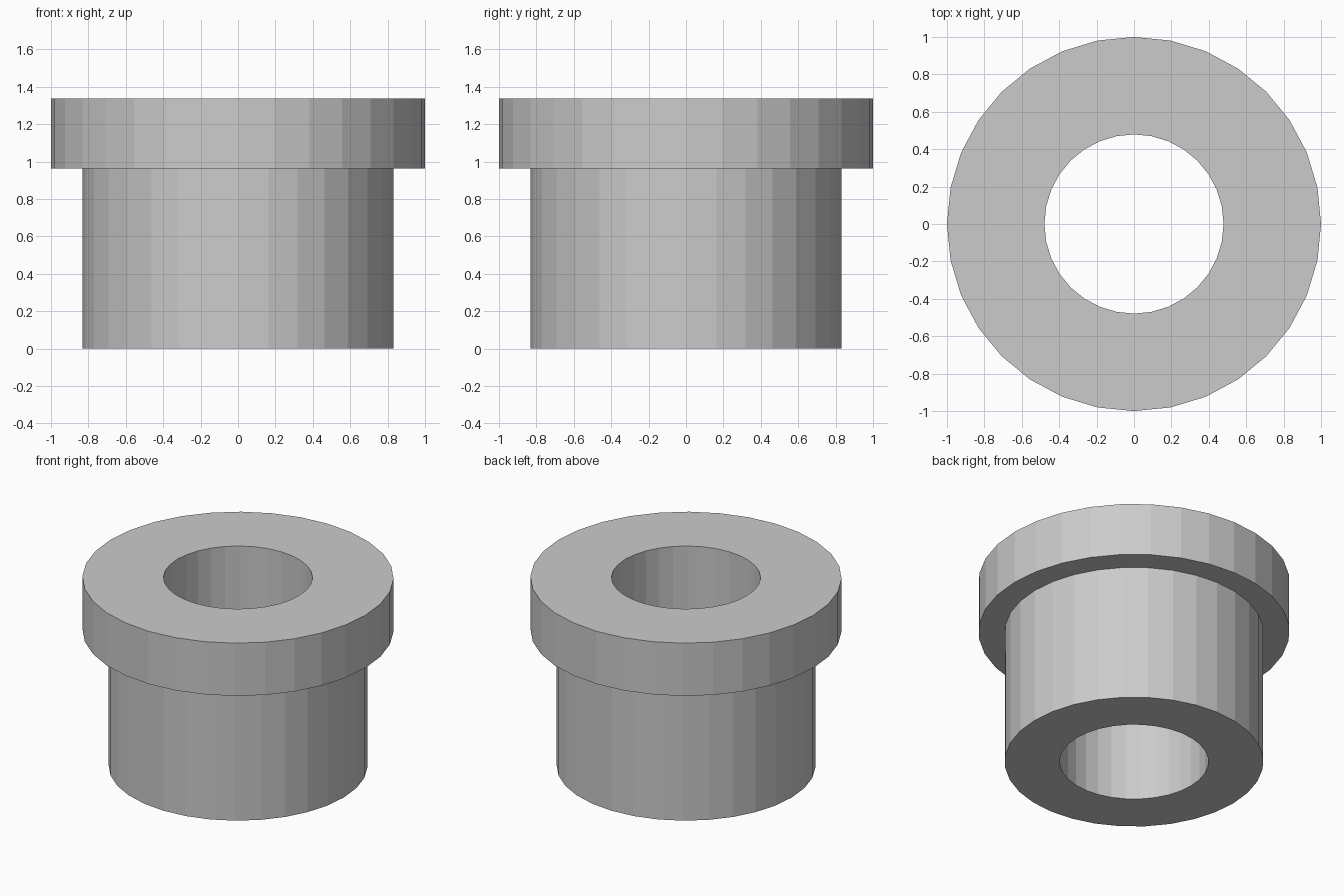
import bpy, bmesh
from math import cos, sin, tau

if "Cube" in bpy.data.objects:
    bpy.data.objects.remove(bpy.data.objects["Cube"])

SIDES = 32

# Closed radius/height cross-section: bore, sleeve wall, flange
PROFILE = [(0.479, 0), (0.832, 0), (0.832, 0.963), (1.0, 0.963), (1.0, 1.337), (0.479, 1.337)]


def lathe(name, profile, sides):
    bm = bmesh.new()
    rings = [[bm.verts.new((r * cos(tau * i / sides), r * sin(tau * i / sides), z))
              for i in range(sides)] for r, z in profile]
    for k, low in enumerate(rings):
        high = rings[(k + 1) % len(rings)]
        for i in range(sides):
            j = (i + 1) % sides
            bm.faces.new((low[i], low[j], high[j], high[i]))
    bmesh.ops.recalc_face_normals(bm, faces=bm.faces)
    mesh = bpy.data.meshes.new(name)
    bm.to_mesh(mesh)
    bm.free()
    obj = bpy.data.objects.new(name, mesh)
    bpy.context.collection.objects.link(obj)
    return obj


# Flanged sleeve with a through bore, flat shaded
lathe("flanged_bushing", PROFILE, SIDES)
